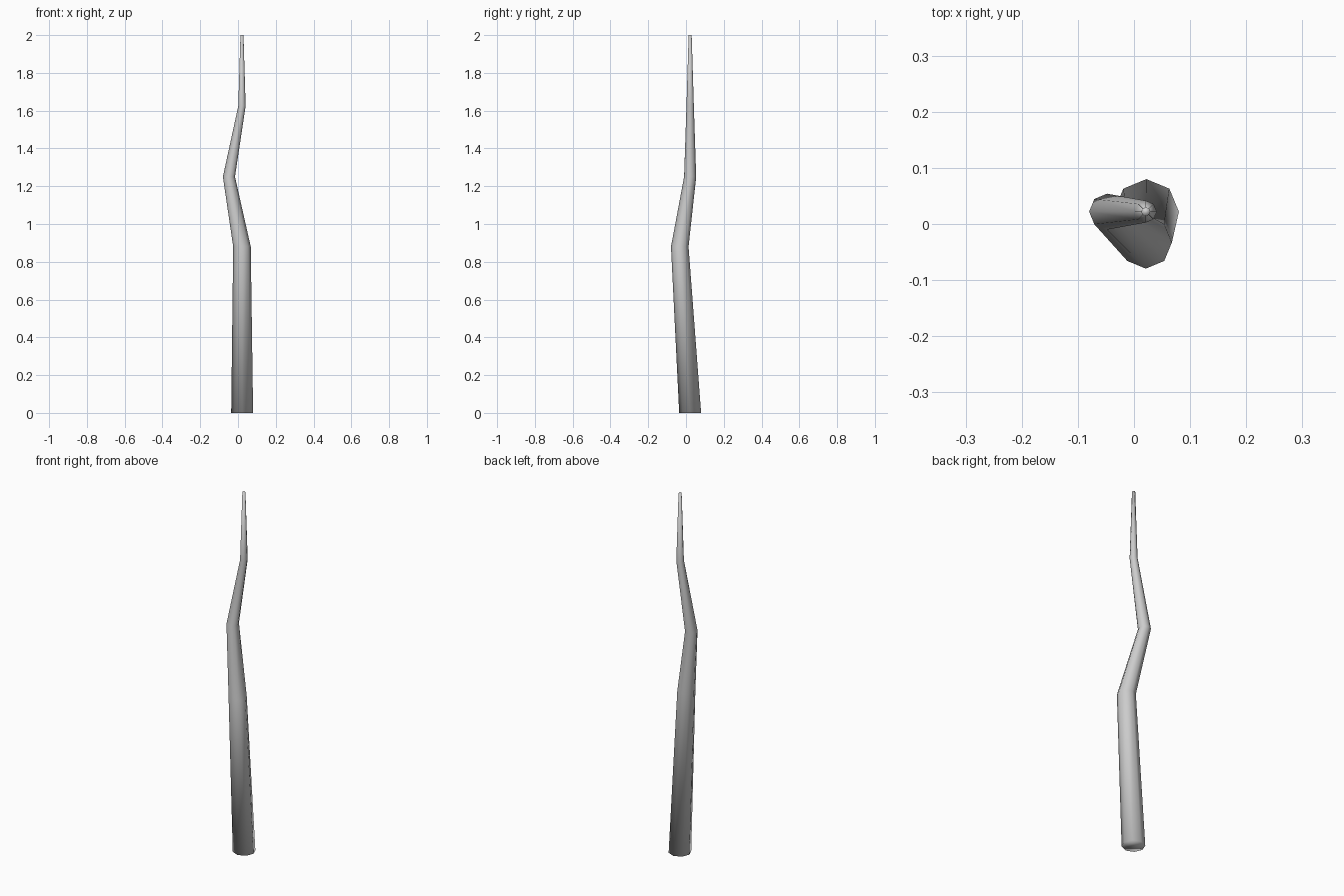
import bpy, bmesh
from math import cos, sin, pi

if "Cube" in bpy.data.objects:
    bpy.data.objects.remove(bpy.data.objects["Cube"])

SIDES = 8
# ring centres and radii of the crooked tapering trunk: x, y, z, radius
RINGS = [(0.022, 0.022, 0.0, 0.058),
         (0.021, -0.033, 0.88, 0.0465),
         (-0.048, 0.022, 1.25, 0.032),
         (0.021, 0.022, 1.625, 0.0195),
         (0.021, 0.022, 2.0, 0.008)]

# trunk: horizontal octagon rings bridged together, capped at both ends
bm = bmesh.new()
loops = [[bm.verts.new((x + r * cos(2 * pi * i / SIDES),
                        y + r * sin(2 * pi * i / SIDES), z))
          for i in range(SIDES)] for x, y, z, r in RINGS]
for low, high in zip(loops, loops[1:]):
    for i in range(SIDES):
        j = (i + 1) % SIDES
        bm.faces.new((low[i], low[j], high[j], high[i]))
bm.faces.new(loops[0][::-1])
bm.faces.new(loops[-1])
for f in bm.faces:
    f.smooth = True

mesh = bpy.data.meshes.new("bare_trunk")
bm.to_mesh(mesh)
bm.free()
trunk = bpy.data.objects.new("bare_trunk", mesh)
bpy.context.collection.objects.link(trunk)
